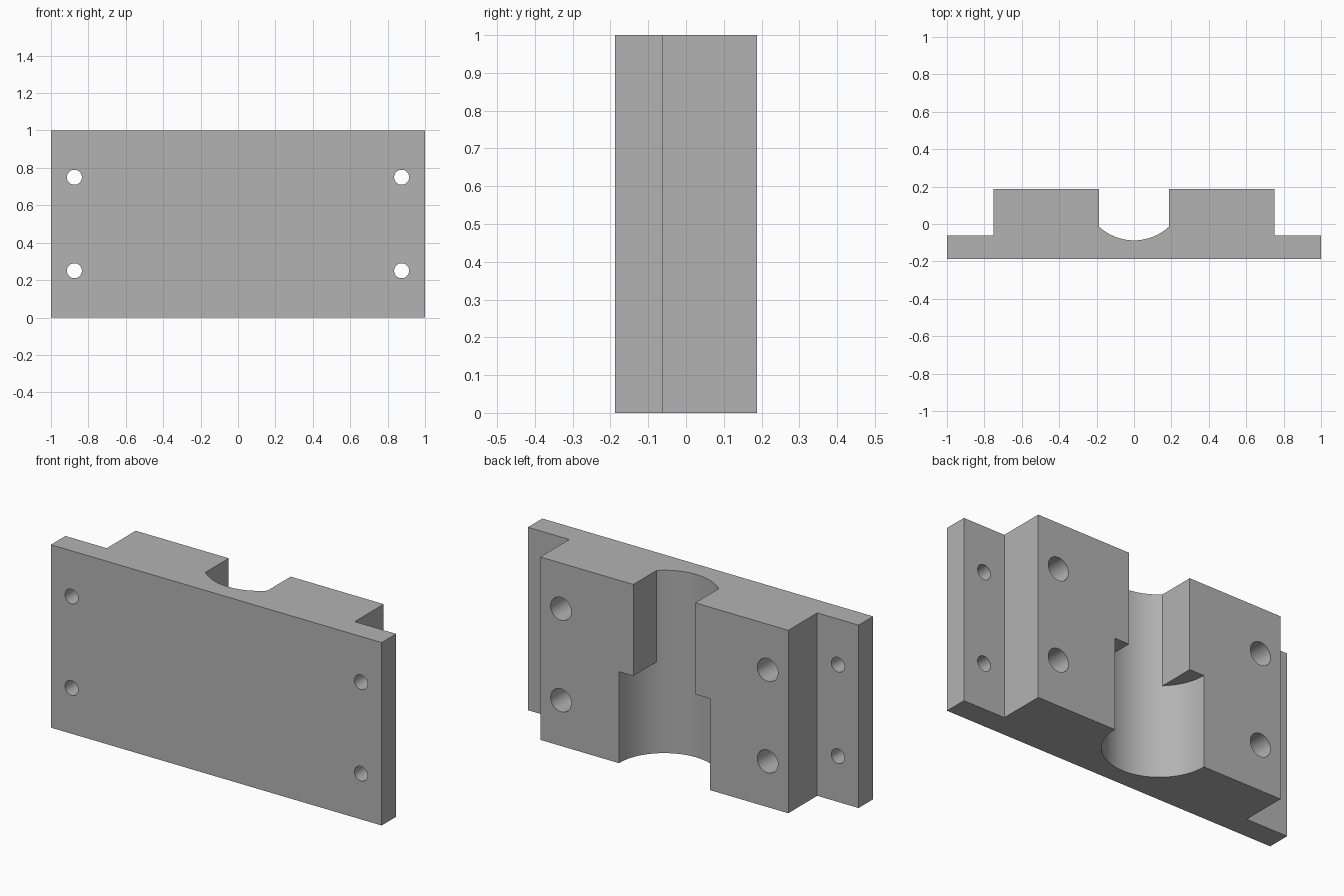
import bpy, bmesh, math
from mathutils import Matrix

cube = bpy.data.objects.get("Cube")
if cube:
    bpy.data.objects.remove(cube, do_unlink=True)

FRONT, STEP, BACK = -0.1875, -0.0625, 0.1875   # depth planes
HEIGHT = 1.0
BORE_R, SLOT_HALF = 0.275, 0.1875

grey = bpy.data.materials.new("plain grey")
grey.use_nodes = True
colour = (0.45, 0.45, 0.45, 1)
grey.diffuse_color = colour
grey.node_tree.nodes["Principled BSDF"].inputs["Base Color"].default_value = colour


def finish(name, bm):
    bmesh.ops.recalc_face_normals(bm, faces=bm.faces)
    mesh = bpy.data.meshes.new(name)
    bm.to_mesh(mesh)
    bm.free()
    mesh.materials.append(grey)
    ob = bpy.data.objects.new(name, mesh)
    bpy.context.collection.objects.link(ob)
    return ob


def prism(name, points, z0, z1):
    """Extrude an outline in x and y from z0 to z1."""
    bm = bmesh.new()
    face = bm.faces.new([bm.verts.new((x, y, z0)) for x, y in points])
    top = bmesh.ops.extrude_face_region(bm, geom=[face])["geom"]
    bmesh.ops.translate(bm, vec=(0, 0, z1 - z0),
                        verts=[v for v in top if isinstance(v, bmesh.types.BMVert)])
    return finish(name, bm)


def hole(name, x, z, radius, y0, y1):
    """Round cutter running along y."""
    bm = bmesh.new()
    place = Matrix.Translation((x, (y0 + y1) / 2, z)) @ Matrix.Rotation(math.pi / 2, 4, "X")
    bmesh.ops.create_cone(bm, cap_ends=True, segments=48, radius1=radius,
                          radius2=radius, depth=y1 - y0, matrix=place)
    return finish(name, bm)


def cut(target, cutter):
    cutter.hide_render = True
    mod = target.modifiers.new("cut", "BOOLEAN")
    mod.operation, mod.solver, mod.object = "DIFFERENCE", "EXACT", cutter
    bpy.context.view_layer.objects.active = target
    bpy.ops.object.modifier_apply(modifier=mod.name)
    bpy.data.objects.remove(cutter, do_unlink=True)


# Flanged block
half = [(1, FRONT), (1, STEP), (0.75, STEP), (0.75, BACK)]
outline = half + [(-x, y) for x, y in reversed(half)]
block = prism("mounting_block", outline, 0, HEIGHT)

# Half-round bore, narrowed to a straight slot in the upper half
circle = [(BORE_R * math.cos(a), BACK + BORE_R * math.sin(a))
          for a in (math.tau * i / 96 for i in range(96))]
bore = prism("bore_cutter", circle, -0.1, HEIGHT + 0.1)
for side in (-1, 1):
    x0, x1 = side * SLOT_HALF, side * 0.5
    lip = prism("slot_lip", [(x0, -1), (x1, -1), (x1, 1), (x0, 1)], HEIGHT / 2, HEIGHT + 0.3)
    cut(bore, lip)
cut(block, bore)

# Through holes in the flanges and blind holes in the back of the block
for side in (-1, 1):
    for z in (0.25, 0.75):
        cut(block, hole("flange_hole", side * 0.875, z, 0.04, FRONT - 0.1, STEP + 0.1))
        cut(block, hole("blind_hole", side * 0.625, z, 0.0625, STEP, BACK + 0.1))

bpy.ops.object.select_all(action="DESELECT")
block.select_set(True)
bpy.context.view_layer.objects.active = block
bpy.ops.object.shade_smooth_by_angle(angle=math.radians(30))
